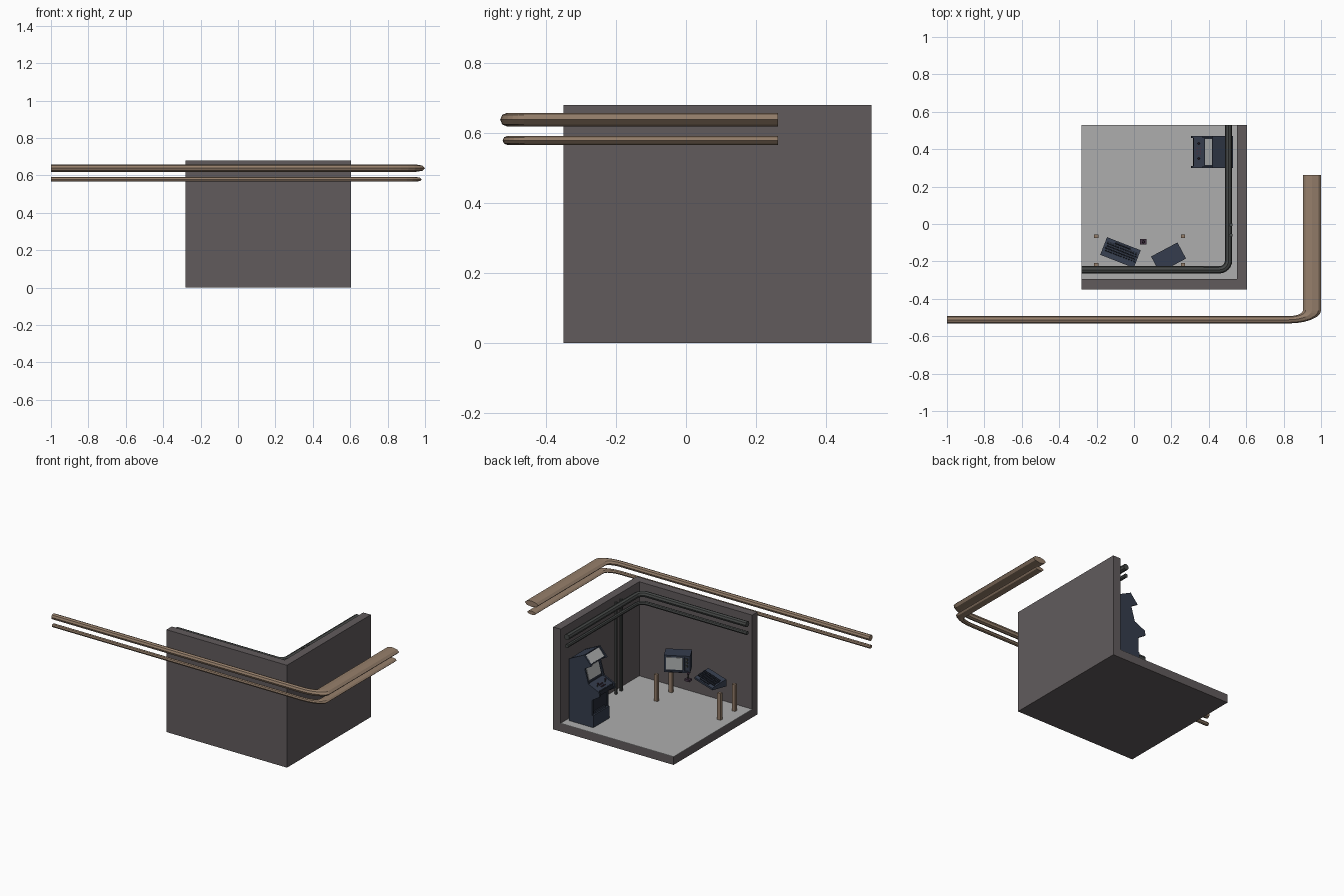
import bpy, bmesh, math
from mathutils import Matrix, Vector

if "Cube" in bpy.data.objects:
    bpy.data.objects.remove(bpy.data.objects["Cube"])


def material(name, r, g, b):
    m = bpy.data.materials.new(name)
    m.diffuse_color = (r, g, b, 1)
    m.use_nodes = True
    m.node_tree.nodes["Principled BSDF"].inputs["Base Color"].default_value = m.diffuse_color
    return m


WALL = material("wall_grey", .12, .105, .108)
FLOOR = material("floor_grey", .42, .42, .42)
WOOD = material("tan", .30, .21, .145)
METAL = material("dark_metal", .06, .065, .063)
BLUE = material("dark_blue", .035, .046, .074)
NAVY = material("navy", .018, .023, .036)
GLASS = material("pale_screen", .45, .46, .46)
PLUM = material("plum", .06, .035, .06)


def add(name, bm, mat, loc=(0, 0, 0), rot=(0, 0, 0)):
    bmesh.ops.recalc_face_normals(bm, faces=bm.faces)
    me = bpy.data.meshes.new(name)
    bm.to_mesh(me)
    bm.free()
    me.materials.append(mat)
    ob = bpy.data.objects.new(name, me)
    ob.location, ob.rotation_euler = loc, rot
    bpy.context.collection.objects.link(ob)
    return ob


def boxes(name, items, mat, loc=(0, 0, 0), rot=(0, 0, 0)):
    """One mesh made of (centre, size) boxes."""
    bm = bmesh.new()
    for c, s in items:
        bmesh.ops.create_cube(bm, size=1, matrix=Matrix.Translation(c) @ Matrix.Diagonal((*s, 1)))
    return add(name, bm, mat, loc, rot)


def span(x0, x1, y0, y1, z0, z1):
    return (((x0 + x1) / 2, (y0 + y1) / 2, (z0 + z1) / 2), (x1 - x0, y1 - y0, z1 - z0))


def prism(name, profile, ranges, mat, loc=(0, 0, 0), rot=(0, 0, 0)):
    """Extrude an x/z profile along y over each (y0, y1) range."""
    bm = bmesh.new()
    for y0, y1 in ranges:
        f = bm.faces.new([bm.verts.new((x, y0, z)) for x, z in profile])
        g = bmesh.ops.extrude_face_region(bm, geom=[f])["geom"]
        bmesh.ops.translate(bm, verts=[v for v in g if isinstance(v, bmesh.types.BMVert)],
                            vec=(0, y1 - y0, 0))
    return add(name, bm, mat, loc, rot)


def plate(name, p, q, t, y0, y1, mat):
    """Thin panel lying along the profile line p-q."""
    d = Vector((q[0] - p[0], q[1] - p[1])).normalized() * t
    n = (-d.y, d.x)
    return prism(name, [p, q, (q[0] + n[0], q[1] + n[1]), (p[0] + n[0], p[1] + n[1])], [(y0, y1)], mat)


def tube(name, pts, r, mat):
    cu = bpy.data.curves.new(name, 'CURVE')
    cu.dimensions, cu.fill_mode = '3D', 'FULL'
    cu.bevel_depth, cu.bevel_resolution, cu.use_fill_caps = r, 2, True
    sp = cu.splines.new('POLY')
    sp.points.add(len(pts) - 1)
    for p, co in zip(sp.points, pts):
        p.co = (*co, 1)
    sp.use_smooth = False
    cu.materials.append(mat)
    ob = bpy.data.objects.new(name, cu)
    bpy.context.collection.objects.link(ob)
    bpy.ops.object.select_all(action='DESELECT')
    bpy.context.view_layer.objects.active = ob
    ob.select_set(True)
    bpy.ops.object.convert(target='MESH')
    return bpy.context.view_layer.objects.active


# Room shell: slab, two walls, pale floor
boxes("floor_slab", [span(-.28, .605, -.35, .53, 0, .052)], WALL)
boxes("floor_top", [span(-.28, .55, -.295, .53, .052, .055)], FLOOR)
boxes("front_wall", [span(-.28, .605, -.35, -.295, .052, .68)], WALL)
boxes("right_wall", [span(.55, .605, -.295, .53, .052, .68)], WALL)

# Corner pipes, each with a stretched copy outside the room
R, PX, PY = .05, .5056, -.245
for label, z, r in (("upper", .6385, .0195), ("lower", .579, .0125)):
    bend = [(PX - R + R * math.sin(a), PY + R - R * math.cos(a), z)
            for a in (math.pi / 2 * i / 6 for i in range(7))]
    pipe = tube(label + "_pipe", [(-.28, PY, z)] + bend + [(PX, .53, z)], r, METAL)
    outer = pipe.copy()
    outer.data = pipe.data.copy()
    outer.name = label + "_outer_pipe"
    outer.data.materials[0] = WOOD
    outer.scale = (2.484, 1, 1)
    outer.location = (-.3044, -.267, 0)
    bpy.context.collection.objects.link(outer)

# Vertical pipes on the right wall
for i, y in enumerate((-.005, -.06)):
    tube(f"vertical_pipe_{i}", [(.518, y, .055), (.518, y, .665)], .01, METAL)

# Table legs
boxes("table_legs", [span(x - .012, x + .012, y - .01, y + .01, .055, .232)
                     for x in (-.203, .262) for y in (-.065, -.218)], WOOD)

# Arcade cabinet: side panels, core and face panels
side = [(.53, .055), (.53, .467), (.42, .52), (.366, .458), (.415, .43), (.388, .335),
        (.31, .30), (.305, .27), (.36, .235), (.36, .055)]
core = [(.527, .055), (.527, .462), (.424, .512), (.378, .458), (.425, .432), (.398, .332),
        (.318, .296), (.316, .27), (.368, .235), (.368, .055)]
Y0, Y1, T = .30, .47, .011
prism("cabinet_sides", side, [(Y0, Y0 + T), (Y1 - T, Y1)], BLUE)
prism("cabinet_core", core, [(Y0 + T, Y1 - T)], NAVY)
plate("cabinet_top", (.53, .465), (.42, .519), .004, Y0, Y1, BLUE)
plate("cabinet_marquee", (.421, .510), (.382, .464), -.004, Y0 + .016, Y1 - .016, GLASS)
plate("cabinet_screen", (.422, .423), (.402, .348), -.004, Y0 + .022, Y1 - .022, GLASS)
plate("control_panel", (.392, .329), (.322, .298), -.003, Y0 + T, Y1 - T, BLUE)
boxes("coin_door", [span(.362, .37, .33, .44, .075, .15)], BLUE)
boxes("kick_base", [span(.352, .38, Y0, Y1, .055, .135)], BLUE)
for y in (.35, .43):
    tube("cabinet_stick", [(.352, y, .308), (.346, y, .333)], .003, METAL)
    bm = bmesh.new()
    bmesh.ops.create_icosphere(bm, subdivisions=1, radius=.007, matrix=Matrix.Translation((.346, y, .335)))
    add("cabinet_stick_ball", bm, PLUM)
boxes("cabinet_buttons", [((.345 + dx, y, .313 + dx * .45), (.008, .008, .008))
                          for y in (.375, .39, .405) for dx in (-.008, .008)], PLUM)

# Box monitor facing into the room
ML, MR = (.185, -.18, .297), (0, 0, math.radians(28))
boxes("monitor_body", [((0, -.003, 0), (.16, .09, .11)), ((0, 0, -.06), (.11, .06, .012))], BLUE, ML, MR)
boxes("monitor_frame", [((0, .045, s * .051), (.16, .009, .009)) for s in (-1, 1)]
      + [((x, .045, 0), (.009, .009, .094)) for x in (-.0755, -.042, .0755)], BLUE, ML, MR)
boxes("monitor_screen", [((.0168, .043, 0), (.102, .004, .08))], GLASS, ML, MR)
boxes("monitor_knobs", [((-.059, .045, z), (.012, .008, .012)) for z in (.03, .008, -.014)], METAL, ML, MR)

# Keyboard computer: wedge body and key grid
KC, KA = Vector((-.0725, -.1525, 0)), math.radians(-21.3)
prism("keyboard_body", [(.0505, .23), (.0505, .243), (-.025, .27), (-.0505, .277), (-.0505, .23)],
      [(-.0965, .0965)], BLUE, KC, (0, 0, KA + math.pi / 2))
boxes("keyboard_keys", [((-.08 + c * .0145 + (row % 2) * .005, .027 - row * .0145, .003), (.0115, .0115, .008))
                        for row in range(4) for c in range(12)] + [((0, .041, .003), (.09, .010, .008))],
      NAVY, KC + Vector((0, 0, .261)), (math.radians(-19.6), 0, KA))

# Small joystick on the table
boxes("joystick_base", [((.05, -.095, .239), (.034, .03, .014))], PLUM)
tube("joystick_stick", [(.05, -.095, .244), (.05, -.095, .278)], .005, METAL)
bm = bmesh.new()
bmesh.ops.create_icosphere(bm, subdivisions=2, radius=.009, matrix=Matrix.Translation((.05, -.095, .28)))
add("joystick_ball", bm, PLUM)
